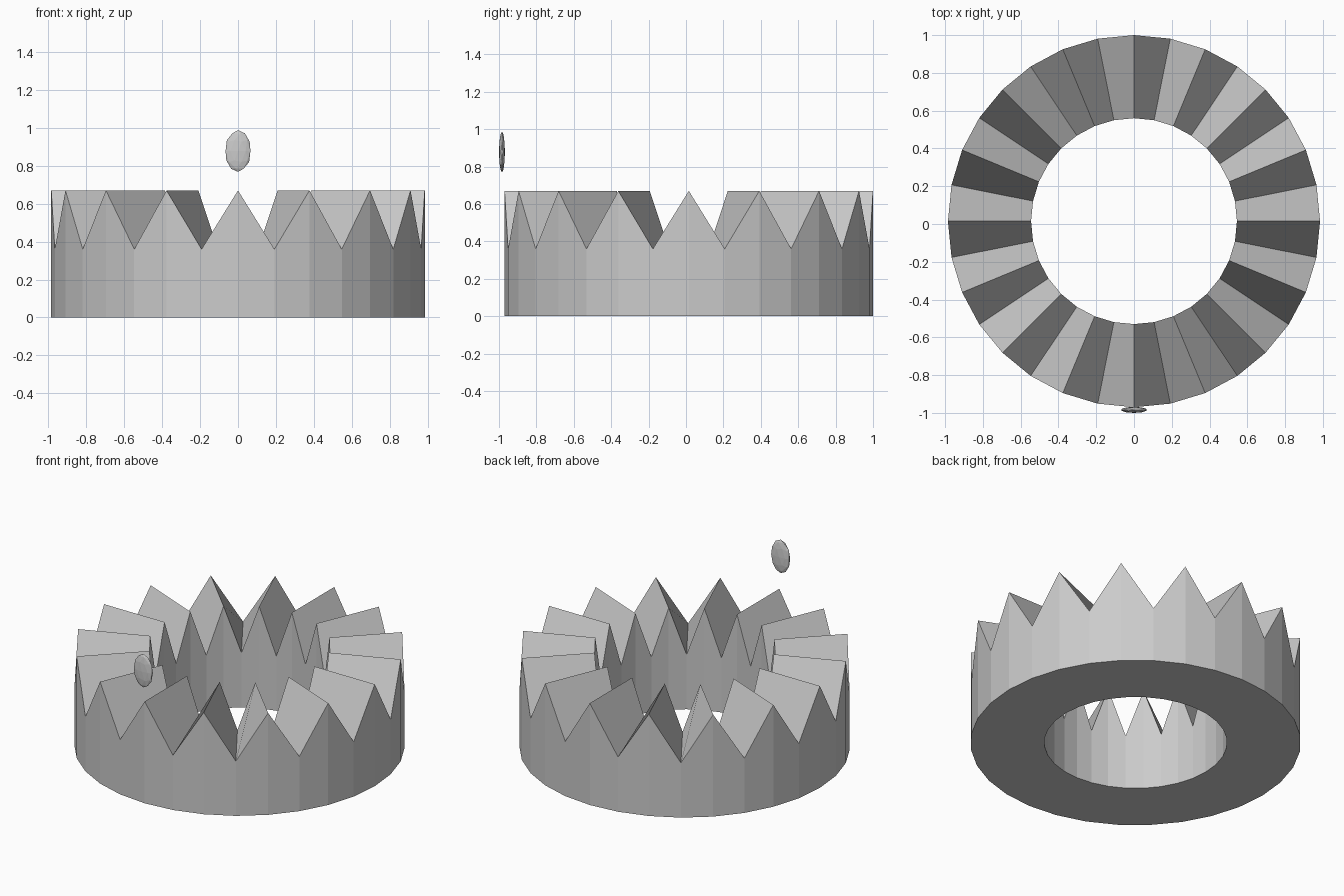
import bpy, bmesh
from math import sin, cos, pi

if "Cube" in bpy.data.objects:
    bpy.data.objects.remove(bpy.data.objects["Cube"])

TEETH = 16
R_OUT, R_IN = 0.985, 0.545
PEAK, VALLEY = 0.67, 0.36
CENTRE_Y = 0.015


def finish(bm, name):
    bmesh.ops.recalc_face_normals(bm, faces=bm.faces)
    mesh = bpy.data.meshes.new(name)
    bm.to_mesh(mesh)
    bm.free()
    obj = bpy.data.objects.new(name, mesh)
    bpy.context.collection.objects.link(obj)
    return obj


# Toothed ring: one four-point radial section per peak and valley
bm = bmesh.new()
sections = []
n = TEETH * 2
for i in range(n):
    a = -pi / 2 + 2 * pi * i / n
    top = VALLEY if i % 2 else PEAK
    section = [(R_OUT, 0), (R_OUT, top), (R_IN, top), (R_IN, 0)]
    sections.append([bm.verts.new((r * cos(a), r * sin(a) + CENTRE_Y, z)) for r, z in section])
for i in range(n):
    p, q = sections[i], sections[(i + 1) % n]
    for j in range(4):
        k = (j + 1) % 4
        bm.faces.new((p[j], q[j], q[k], p[k]))
finish(bm, "toothed_ring")

# Flat oval gem floating above the front tooth
bm = bmesh.new()
bmesh.ops.create_icosphere(bm, subdivisions=2, radius=1)
bmesh.ops.scale(bm, vec=(0.069, 0.016, 0.11), verts=bm.verts)
gem = finish(bm, "front_gem")
gem.location = (0, -0.984, 0.878)
